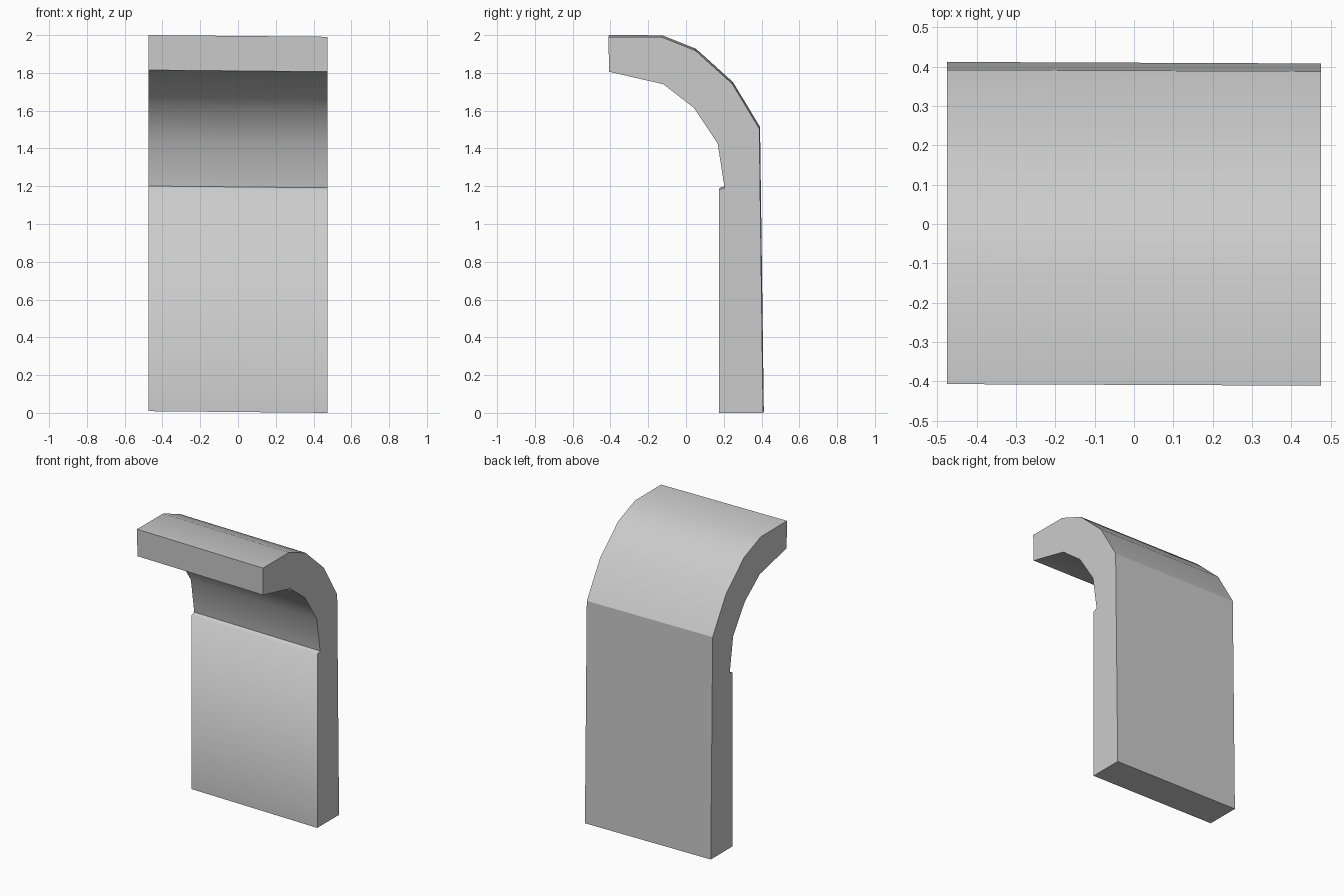
import bpy
import bmesh

cube = bpy.data.objects.get("Cube")
if cube:
    bpy.data.objects.remove(cube, do_unlink=True)

HALF_WIDTH = 0.475
TILT = 0.009  # the right end sits slightly higher

# Plain grey material
grey = bpy.data.materials.new("plain grey")
grey.use_nodes = True
colour = (0.6, 0.6, 0.6, 1.0)
grey.diffuse_color = colour
grey.node_tree.nodes["Principled BSDF"].inputs["Base Color"].default_value = colour

# Side profile (y, z, smooth edge): back, curved top, lip, cove, ledge, front panel
profile = [
    (0.408, 0.0, False), (0.388, 1.505, False), (0.245, 1.742, True),
    (0.05, 1.918, True), (-0.13, 1.99, True), (-0.411, 1.991, False),
    (-0.407, 1.806, False), (-0.12, 1.74, True), (0.042, 1.615, True),
    (0.168, 1.425, True), (0.204, 1.192, False), (0.174, 1.182, True),
    (0.174, 0.0, False),
]

# Curved slab: two profile ends joined by strips
bm = bmesh.new()
left = [bm.verts.new((HALF_WIDTH, y, z)) for y, z, _ in profile]
right = [bm.verts.new((-HALF_WIDTH, y + 0.004, z + TILT)) for y, z, _ in profile]
bm.faces.new(left)
bm.faces.new(reversed(right))
count = len(profile)
for i in range(count):
    j = (i + 1) % count
    bm.faces.new((left[i], right[i], right[j], left[j]))
bmesh.ops.recalc_face_normals(bm, faces=bm.faces)

# Smooth along the bends, sharp at the ends and corners
for face in bm.faces:
    face.smooth = True
for edge in bm.edges:
    edge.smooth = False
for a, b, point in zip(left, right, profile):
    bm.edges.get((a, b)).smooth = point[2]

mesh = bpy.data.meshes.new("curved_slab")
bm.to_mesh(mesh)
bm.free()
mesh.materials.append(grey)
slab = bpy.data.objects.new("curved_slab", mesh)
bpy.context.collection.objects.link(slab)
